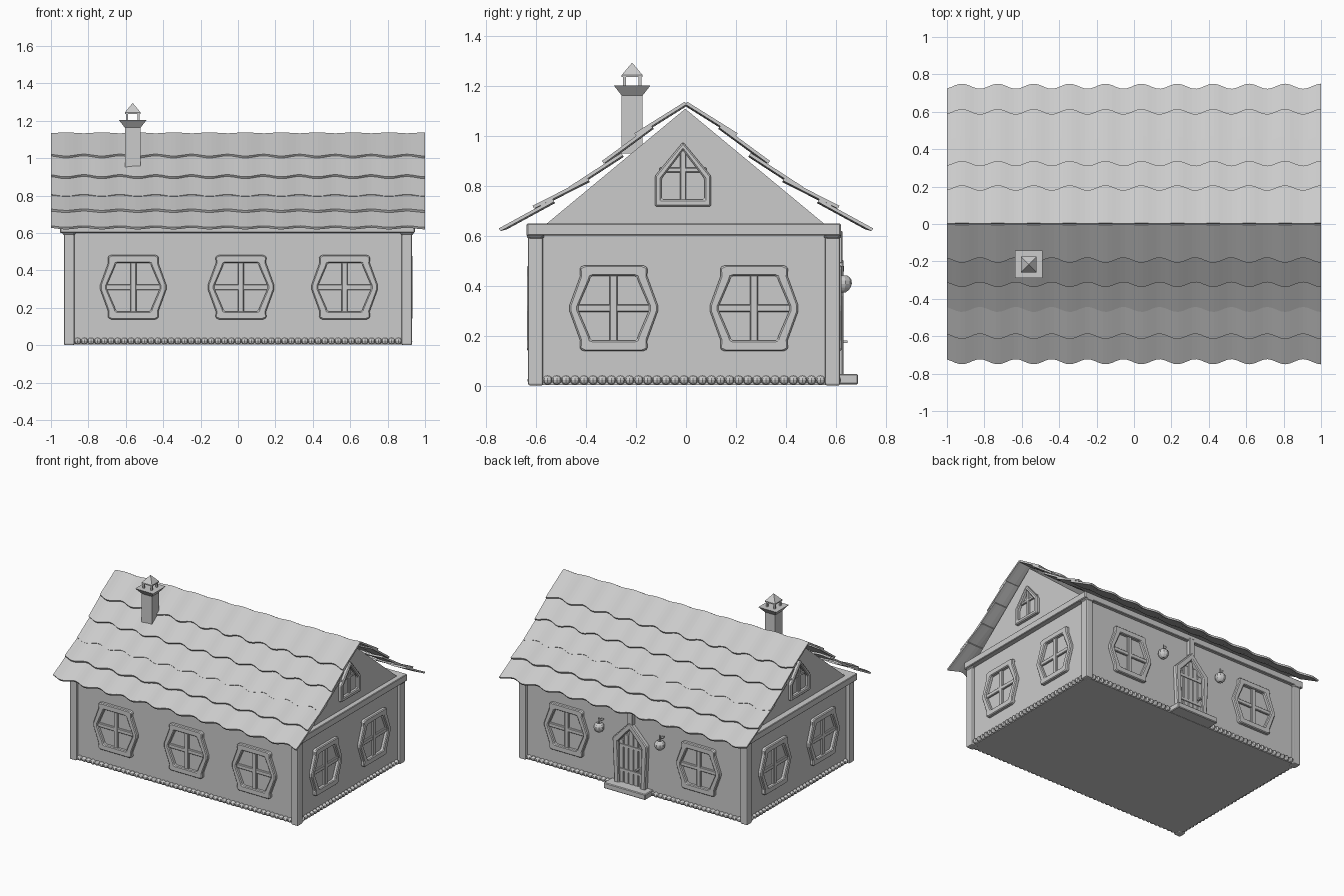
import bpy, bmesh, math
from mathutils import Matrix, Vector

if "Cube" in bpy.data.objects:
    bpy.data.objects.remove(bpy.data.objects["Cube"])

YC = -0.008                      # the walls sit slightly off the roof centre
# wall planes: (rotation about z, centre of the wall face)
FRONT = (0, (0, -0.612, 0))
RIGHT = (90, (0.908, 0, 0))
BACK = (180, (0, 0.598, 0))
LEFT = (-90, (-0.905, 0, 0))


def obj(name, bm, wall=None, bevel=0, seg=1):
    bmesh.ops.recalc_face_normals(bm, faces=bm.faces)
    if wall:
        bm.transform(Matrix.Translation(wall[1]) @ Matrix.Rotation(math.radians(wall[0]), 4, 'Z'))
    me = bpy.data.meshes.new(name)
    bm.to_mesh(me)
    bm.free()
    o = bpy.data.objects.new(name, me)
    bpy.context.collection.objects.link(o)
    if bevel:
        m = o.modifiers.new("bevel", 'BEVEL')
        m.width, m.segments = bevel, seg
    return o


def add_box(bm, x0, x1, y0, y1, z0, z1):
    m = Matrix.Translation(((x0 + x1) / 2, (y0 + y1) / 2, (z0 + z1) / 2)) @ \
        Matrix.Diagonal((x1 - x0, y1 - y0, z1 - z0, 1))
    bmesh.ops.create_cube(bm, size=1, matrix=m)


def box(name, *d, wall=None, bevel=0, seg=1):
    bm = bmesh.new()
    add_box(bm, *d)
    return obj(name, bm, wall, bevel, seg)


def loft(bm, loops, closed=False, caps=False):
    vs = [[bm.verts.new(p) for p in l] for l in loops]
    n = len(vs[0])
    for a, b in zip(vs, vs[1:] + ([vs[0]] if closed else [])):
        for i in range(n):
            j = (i + 1) % n
            bm.faces.new((a[i], a[j], b[j], b[i]))
    if caps:
        bm.faces.new(vs[0])
        bm.faces.new(vs[-1])


def frame(name, outer, inner, u, z, depth, wall):
    """Rounded moulding between two outlines, standing out from the wall."""
    def at(pts, y):
        return [(u + p[0], y, z + p[1]) for p in pts]
    bm = bmesh.new()
    loft(bm, [at(outer, 0.005), at(outer, -depth), at(inner, -depth), at(inner, 0.005)], closed=True)
    return obj(name, bm, wall, 0.006)


def four_way(q):
    r = [(x, -z) for x, z in reversed(q)]
    half = q + r
    return half + [(-x, z) for x, z in reversed(half)]


# hexagonal window with cross bars
W_OUT = four_way([(0.118, 0.172), (0.136, 0.164), (0.134, 0.130), (0.177, 0.012)])
W_IN = four_way([(0.082, 0.130), (0.093, 0.126), (0.098, 0.110), (0.142, 0.008)])


def window(name, u, wall):
    frame(name + "_frame", W_OUT, W_IN, u, 0.31, 0.025, wall)
    bm = bmesh.new()
    add_box(bm, u - 0.016, u + 0.016, -0.015, 0.005, 0.175, 0.445)
    add_box(bm, u - 0.148, u + 0.148, -0.013, 0.005, 0.295, 0.325)
    obj(name + "_bars", bm, wall, 0.004)


def house_shape(bot, sh, b, s, top):
    return [(-bot, b), (bot, b), (sh, s), (0, top), (-sh, s)]


def gable_window(name, u, wall):
    frame(name + "_frame", house_shape(.113, .113, .718, .84, .977),
          house_shape(.086, .086, .747, .83, .943), u, 0, 0.025, wall)
    bm = bmesh.new()
    add_box(bm, u - .012, u + .012, -.013, .005, .74, .95)
    add_box(bm, u - .095, u + .095, -.012, .005, .855, .874)
    obj(name + "_bars", bm, wall, 0.003)


# walls, attic prism and corner posts
box("walls", -0.905, 0.908, -0.612, 0.598, 0.003, 0.62)
bm = bmesh.new()
tri = [(-0.57, 0.64), (0.565, 0.64), (-0.003, 1.11)]
loft(bm, [[(x, y, z) for y, z in tri] for x in (-0.905, 0.908)], caps=True)
obj("attic_gables", bm)
for sx in (-1, 1):
    for y in (-0.603, 0.588):
        cx = sx * 0.903
        box("corner_post", cx - .028, cx + .028, y - .03, y + .03, 0, 0.6, bevel=0.008, seg=2)
        box("post_cap", cx - .034, cx + .034, y - .034, y + .034, .583, .648, bevel=0.012)

# top beams around the walls
for y0, y1 in ((-0.64, -0.57), (0.55, 0.622)):
    box("long_beam", -0.95, 0.945, y0, y1, 0.6, 0.648, bevel=0.004)
for x0, x1 in ((-0.952, -0.88), (0.875, 0.946)):
    box("gable_beam", x0, x1, -0.638, 0.62, 0.601, 0.65, bevel=0.004)

# windows on every wall
for u in (-0.56, 0.016, 0.57):
    window("front_window", u, FRONT)
for u in (-0.547, 0.53):
    window("back_window", u, BACK)
for u in (-0.29, 0.273):
    window("right_window", u, RIGHT)
    window("left_window", -u, LEFT)
gable_window("right_gable_window", -0.012, RIGHT)
gable_window("left_gable_window", 0.012, LEFT)


# row of foundation stones along each wall foot
def stones(name, a, b, wall, skip=None):
    n = round((b - a) / 0.036)
    bm = bmesh.new()
    for i in range(n):
        u = a + (i + 0.5) * (b - a) / n
        if skip and abs(u - skip[0]) < skip[1]:
            continue
        m = Matrix.Translation((u, -0.004, 0.022)) @ Matrix.Diagonal((0.02, 0.02, 0.018, 1))
        bmesh.ops.create_uvsphere(bm, u_segments=8, v_segments=6, radius=1, matrix=m)
    obj(name, bm, wall)


stones("front_stones", -0.875, 0.875, FRONT)
stones("back_stones", -0.875, 0.875, BACK, (-0.02, 0.16))
stones("right_stones", -0.573, 0.558, RIGHT)
stones("left_stones", -0.558, 0.573, LEFT)

# door with pointed frame, planks, hinges, handle and step
D = -0.02
frame("door_frame", house_shape(.125, .14, .03, .365, .51),
      house_shape(.088, .098, .045, .345, .455), D, 0, 0.034, BACK)
bm = bmesh.new()
for i in range(5):
    x = -0.1 + i * 0.04
    top = 0.45 - 0.11 * abs(x + 0.02) / 0.098
    add_box(bm, D + x + .002, D + x + .038, -.014, .005, .04, top)
obj("door_planks", bm, BACK, 0.003)
for z in (0.13, 0.31):
    box("door_hinge", D - .09, D + .09, -.02, 0, z, z + .02, wall=BACK)
box("door_handle", D + .055, D + .07, -.05, 0, .17, .18, wall=BACK)
box("door_top_post", D - .022, D + .022, -.03, .005, .49, .62, wall=BACK, bevel=0.004)
box("door_step", D - .17, D + .17, -.092, .005, .005, .047, wall=BACK, bevel=0.005)

# apple ornaments beside the door
for u in (-0.27, 0.225):
    bm = bmesh.new()
    c = Vector((u, -0.03, 0.408))
    bmesh.ops.create_uvsphere(bm, u_segments=10, v_segments=8, radius=0.037)
    for v in bm.verts:
        if abs(v.co.z) > 0.0369:
            v.co.z *= 0.75
        k = 1 + 4 * v.co.z
        v.co = Vector((v.co.x * k, v.co.y * k, v.co.z)) + c
    bmesh.ops.create_cone(bm, cap_ends=True, segments=6, radius1=.004, radius2=.005, depth=.05,
                          matrix=Matrix.Translation((u, -0.03, 0.455)))
    bmesh.ops.create_icosphere(bm, subdivisions=1, radius=1,
                               matrix=Matrix.Translation((u + .018, -.022, .47)) @
                               Matrix.Rotation(-0.5, 4, 'Y') @ Matrix.Diagonal((.02, .006, .01, 1)))
    obj("apple_ornament", bm, BACK)

# roof: five overlapping rows of scalloped shingles on each slope
ROWS = [((0.0, 1.13), (0.192, 1.01)), ((0.135, 1.037), (0.322, 0.9)),
        ((0.255, 0.925), (0.455, 0.795)), ((0.39, 0.825), (0.6, 0.718)),
        ((0.53, 0.74), (0.735, 0.628))]
PITCH, N = 0.192, 84
for side in (-1, 1):
    for k, (a, b) in enumerate(ROWS):
        a, b = Vector(a), Vector(b)
        d = (b - a).normalized()
        nrm = Vector((-d.y, d.x))
        bm = bmesh.new()
        prev = None
        for i in range(N + 1):
            x = -1 + 2 * i / N
            w = math.cos(2 * math.pi * (1 - x) / PITCH)
            lo = b + d * (0.014 * w - 0.002) + nrm * 0.003 * w
            up = a + nrm * 0.003 * w
            cur = [bm.verts.new((x, side * p.x, p.y)) for p in (up, lo)]
            if prev:
                f = bm.faces.new((prev[0], prev[1], cur[1], cur[0]))
            prev = cur
        o = obj("roof_shingle_row", bm)
        m = o.modifiers.new("thickness", 'SOLIDIFY')
        m.thickness, m.offset = 0.013, 0

# chimney: shaft, flared cap, four small posts and a pyramid lid
CX, CY = -0.563, -0.216


def square(h, z):
    return [(CX + sx * h, CY + sy * h, z) for sx, sy in ((-1, -1), (1, -1), (1, 1), (-1, 1))]


bm = bmesh.new()
loft(bm, [square(.042, .93), square(.042, 1.163), square(.073, 1.203)], caps=True)
obj("chimney_shaft", bm)
bm = bmesh.new()
for sx in (-1, 1):
    for sy in (-1, 1):
        x, y = CX + sx * .031, CY + sy * .031
        add_box(bm, x - .006, x + .006, y - .006, y + .006, 1.2, 1.243)
obj("chimney_posts", bm)
bm = bmesh.new()
loft(bm, [square(.042, 1.237), square(.042, 1.245), square(.001, 1.294)], caps=True)
obj("chimney_lid", bm)
